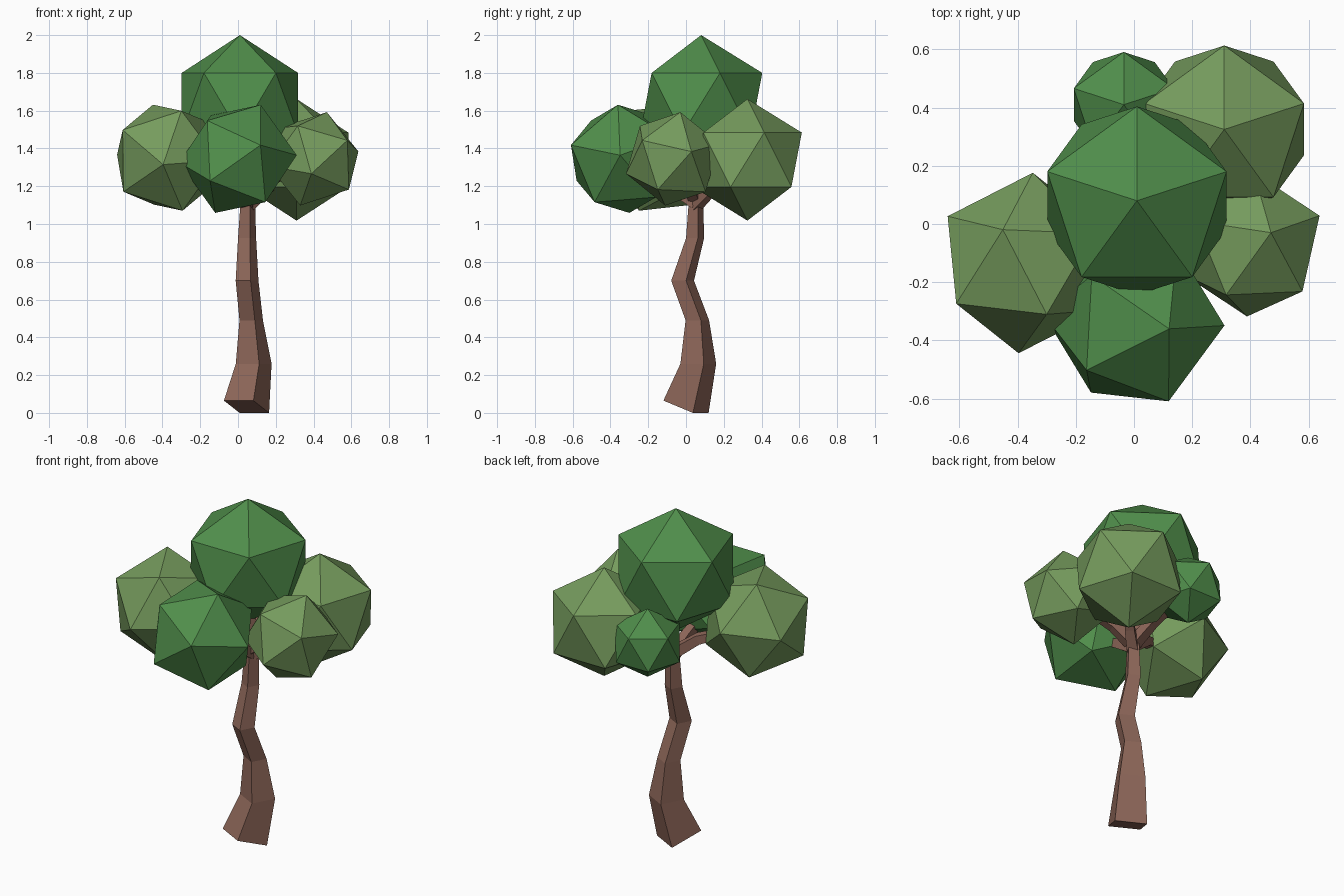
import bpy, bmesh
from math import cos, sin, radians, sqrt
from mathutils import Vector

if "Cube" in bpy.data.objects:
    bpy.data.objects.remove(bpy.data.objects["Cube"])


def material(name, rgb):
    m = bpy.data.materials.new(name)
    m.diffuse_color = (*rgb, 1)
    m.use_nodes = True
    m.node_tree.nodes["Principled BSDF"].inputs["Base Color"].default_value = m.diffuse_color
    return m


BARK = material("bark", (0.27, 0.135, 0.10))
LIGHT = material("light_leaves", (0.18, 0.33, 0.11))
DARK = material("dark_leaves", (0.08, 0.27, 0.07))


def finish(name, bm, mat):
    bmesh.ops.recalc_face_normals(bm, faces=bm.faces[:])
    me = bpy.data.meshes.new(name)
    bm.to_mesh(me)
    bm.free()
    me.materials.append(mat)
    ob = bpy.data.objects.new(name, me)
    bpy.context.collection.objects.link(ob)
    return ob


def leaf_clump(name, centre, radius, tip, neighbour, mat):
    """20-sided clump turned so one corner points at tip and the next at neighbour."""
    c = Vector(centre)
    w = (Vector(tip) - c).normalized()
    u = Vector(neighbour) - c
    u = (u - w * u.dot(w)).normalized()
    v = w.cross(u)
    h, r = radius / sqrt(5), 2 * radius / sqrt(5)
    bm = bmesh.new()
    for side in (1, -1):
        bm.verts.new(c + w * radius * side)
        for i in range(5):
            a = radians(72 * i + (0 if side > 0 else 36))
            bm.verts.new(c + w * h * side + (u * cos(a) + v * sin(a)) * r)
    bmesh.ops.convex_hull(bm, input=bm.verts[:])
    return finish(name, bm, mat)


def limb(name, rings):
    """Four-sided tube through rings of four points each."""
    bm = bmesh.new()
    loops = [[bm.verts.new(p) for p in ring] for ring in rings]
    for lo, hi in zip(loops, loops[1:]):
        for i in range(4):
            j = (i + 1) % 4
            bm.faces.new((lo[i], lo[j], hi[j], hi[i]))
    bm.faces.new(loops[0][::-1])
    bm.faces.new(loops[-1])
    return finish(name, bm, BARK)


# Trunk: crooked square stem, (x, y, z, half diagonal) per ring
stem = [(0.045, 0.0, 0.0, 0.125), (0.083, 0.065, 0.26, 0.099),
        (0.07, 0.06, 0.49, 0.065), (0.048, -0.018, 0.70, 0.063),
        (0.048, 0.048, 0.925, 0.05), (0.052, 0.053, 1.12, 0.04),
        (0.03, 0.07, 1.36, 0.03)]
rings = []
for x, y, z, r in stem:
    rings.append([Vector((x + r * cos(radians(-73 + 90 * i)),
                          y + r * sin(radians(-73 + 90 * i)), z)) for i in range(4)])
# the foot is cut at a slant, higher at the front
rings[0][0].z = rings[0][3].z = 0.065
limb("trunk", rings)


# Branches: thin square limbs from the trunk top into each clump
def branch(name, start, mid, end):
    pts = [Vector(p) for p in (start, mid, end)]
    d = (pts[2] - pts[0]).normalized()
    side = d.cross(Vector((0, 0, 1))).normalized()
    up = side.cross(d)
    limb(name, [[p + side * r * s + up * r * t for s, t in ((1, 1), (-1, 1), (-1, -1), (1, -1))]
                for p, r in zip(pts, (0.03, 0.026, 0.02))])


branch("left_branch", (0.05, 0.05, 1.12), (-0.08, 0.0, 1.22), (-0.25, -0.08, 1.28))
branch("right_branch", (0.05, 0.05, 1.13), (0.16, 0.02, 1.22), (0.30, -0.04, 1.30))
branch("front_branch", (0.05, 0.05, 1.11), (0.04, -0.06, 1.18), (0.02, -0.20, 1.27))
branch("back_right_branch", (0.05, 0.05, 1.10), (0.13, 0.12, 1.17), (0.24, 0.24, 1.26))
branch("back_branch", (0.05, 0.05, 1.13), (0.02, 0.17, 1.22), (-0.02, 0.32, 1.30))

# Leaf clumps
leaf_clump("top_leaves", (0.01, 0.08, 1.638), 0.362, (0.01, 0.08, 2.0), (0.01, 0.40, 1.8), DARK)
leaf_clump("front_leaves", (0.0, -0.33, 1.345), 0.312, (0.12, -0.36, 1.63), (0.12, -0.61, 1.42), DARK)
leaf_clump("left_leaves", (-0.372, -0.134, 1.351), 0.313, (-0.45, -0.02, 1.63), (-0.30, -0.31, 1.60), LIGHT)
leaf_clump("right_leaves", (0.40, -0.07, 1.345), 0.26, (0.47, -0.03, 1.59), (0.64, 0.03, 1.39), LIGHT)
leaf_clump("back_right_leaves", (0.31, 0.325, 1.34), 0.322, (0.31, 0.325, 1.66), (0.31, 0.615, 1.48), LIGHT)
leaf_clump("back_leaves", (-0.035, 0.41, 1.34), 0.202, (-0.035, 0.41, 1.54), (-0.035, 0.59, 1.43), DARK)
